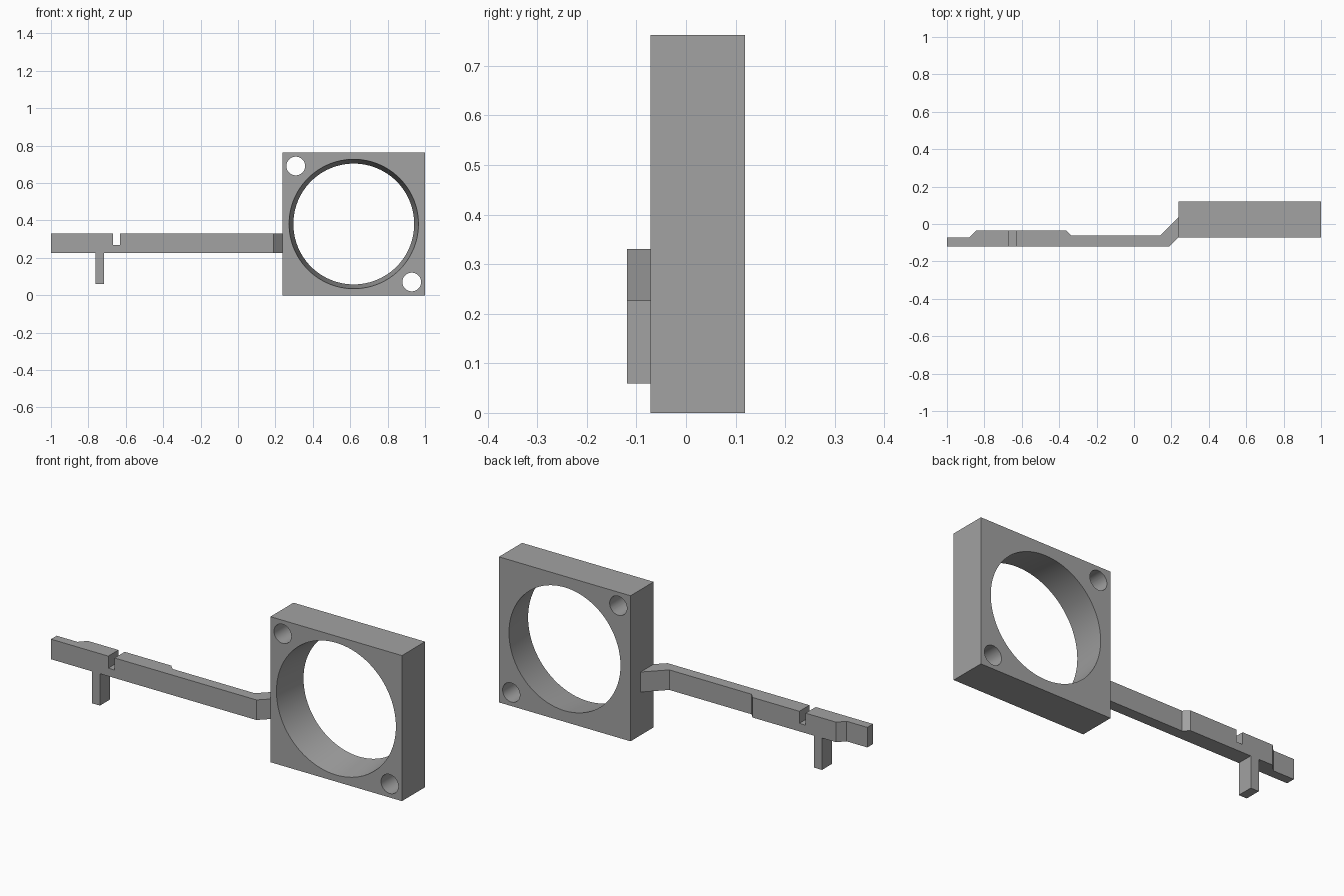
import bpy
import bmesh
from math import pi
from mathutils import Matrix, Vector

cube = bpy.data.objects.get("Cube")
if cube:
    bpy.data.objects.remove(cube, do_unlink=True)

grey = bpy.data.materials.new("plain grey")
grey.use_nodes = True
colour = (0.36, 0.36, 0.36, 1)
grey.diffuse_color = colour
grey.node_tree.nodes["Principled BSDF"].inputs["Base Color"].default_value = colour


def finish(name, bm):
    bmesh.ops.recalc_face_normals(bm, faces=bm.faces)
    mesh = bpy.data.meshes.new(name)
    bm.to_mesh(mesh)
    bm.free()
    obj = bpy.data.objects.new(name, mesh)
    bpy.context.collection.objects.link(obj)
    mesh.materials.append(grey)
    return obj


def box(name, low, high):
    bm = bmesh.new()
    low, high = Vector(low), Vector(high)
    size = Matrix.Diagonal((*(high - low), 1))
    bmesh.ops.create_cube(bm, size=1, matrix=Matrix.Translation((low + high) / 2) @ size)
    return finish(name, bm)


def bore(name, x, z, front_radius, back_radius, sides):
    """Round cutter along y, running past both faces of the frame."""
    bm = bmesh.new()
    extra = 0.05
    depth = BACK - FRONT
    slope = (back_radius - front_radius) / depth * extra
    place = Matrix.Translation((x, (FRONT + BACK) / 2, z)) @ Matrix.Rotation(-pi / 2, 4, "X")
    bmesh.ops.create_cone(bm, cap_ends=True, segments=sides, radius1=front_radius - slope,
                          radius2=back_radius + slope, depth=depth + 2 * extra, matrix=place)
    return finish(name, bm)


def cut(target, cutters):
    for cutter in cutters:
        mod = target.modifiers.new("cut", "BOOLEAN")
        mod.operation = "DIFFERENCE"
        mod.solver = "EXACT"
        mod.object = cutter
    bpy.context.view_layer.objects.active = target
    for mod in list(target.modifiers):
        bpy.ops.object.modifier_apply(modifier=mod.name)
    for cutter in cutters:
        bpy.data.objects.remove(cutter, do_unlink=True)


FRONT, BACK = -0.072, 0.119
ARM_FRONT, ARM_BACK = -0.119, -0.035
ARM_LOW, ARM_HIGH = 0.226, 0.331
FRAME_LEFT, SIDE = 0.238, 0.762
MID_X, MID_Z, HOLE = FRAME_LEFT + SIDE / 2, SIDE / 2, 0.31

# Square frame with a tapered opening and two screw holes
frame = box("square_frame", (FRAME_LEFT, FRONT, 0), (1, BACK, SIDE))
cut(frame, [
    bore("opening_cutter", MID_X, MID_Z, 0.346, 0.323, 96),
    bore("upper_hole_cutter", MID_X - HOLE, MID_Z + HOLE, 0.05, 0.05, 48),
    bore("lower_hole_cutter", MID_X + HOLE, MID_Z - HOLE, 0.05, 0.05, 48),
])

# Cranked arm, drawn from above and raised to its height
outline = [(-1, ARM_FRONT), (0.19, ARM_FRONT), (FRAME_LEFT, FRONT), (FRAME_LEFT, 0.036),
           (0.14, -0.062), (-0.335, -0.062), (-0.362, ARM_BACK), (-0.845, ARM_BACK),
           (-0.88, FRONT), (-1, FRONT)]
bm = bmesh.new()
face = bm.faces.new([bm.verts.new((x, y, ARM_LOW)) for x, y in outline])
top = bmesh.ops.extrude_face_region(bm, geom=[face])["geom"]
bmesh.ops.translate(bm, vec=(0, 0, ARM_HIGH - ARM_LOW),
                    verts=[v for v in top if isinstance(v, bmesh.types.BMVert)])
arm = finish("arm", bm)
cut(arm, [box("notch_cutter", (-0.668, -0.2, 0.268), (-0.632, 0.1, 0.4))])

# Peg hanging below the arm
box("peg", (-0.763, ARM_FRONT, 0.059), (-0.716, ARM_BACK, ARM_LOW))

# Smooth the round walls, keep the edges sharp
bpy.ops.object.select_all(action="DESELECT")
frame.select_set(True)
bpy.context.view_layer.objects.active = frame
bpy.ops.object.shade_smooth_by_angle(angle=pi / 6)
